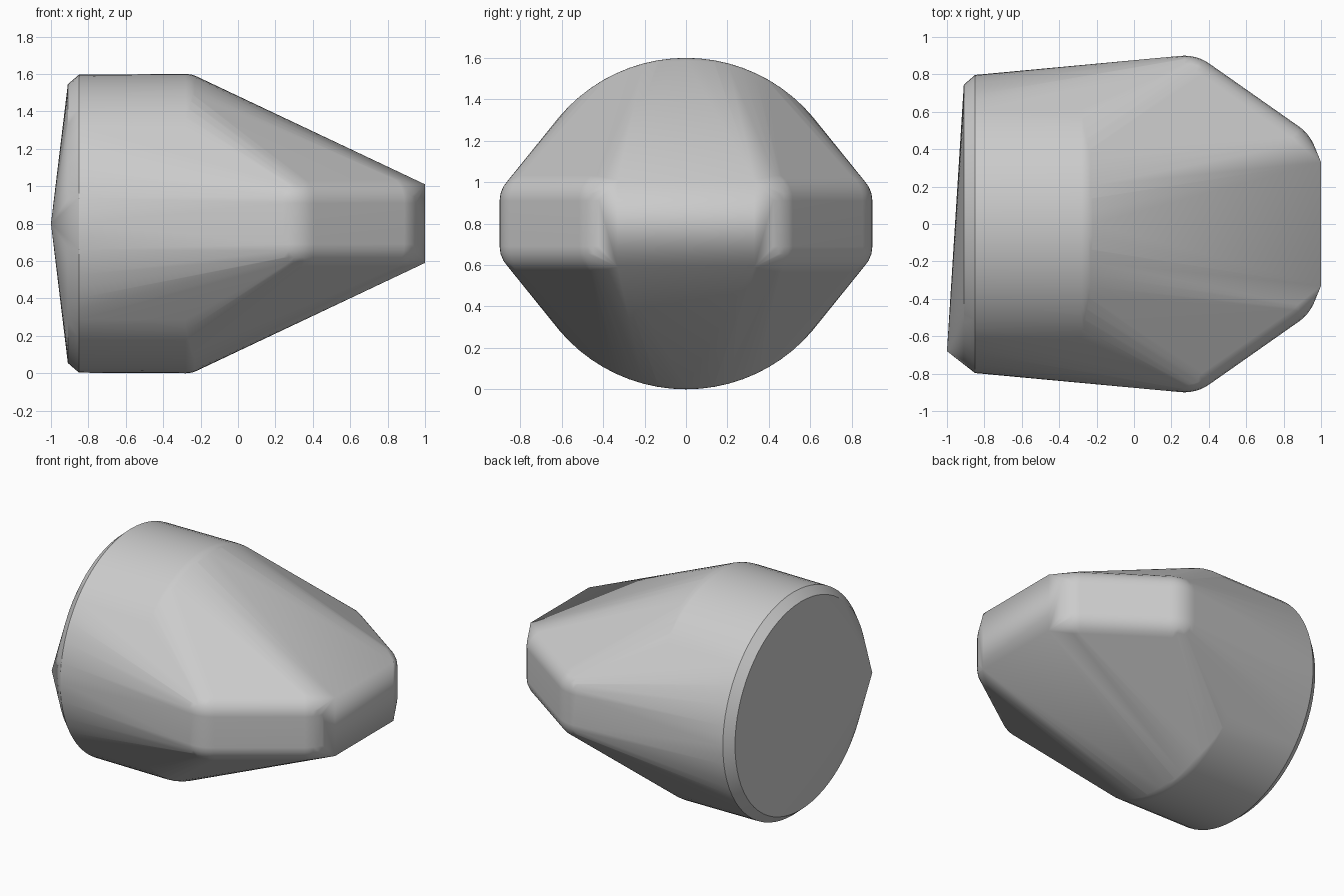
import bpy, bmesh, math
from math import sin, cos, pi, radians

cube = bpy.data.objects.get("Cube")
if cube:
    bpy.data.objects.remove(cube, do_unlink=True)

MID = 0.8      # height of the long axis
SEG = 72       # sides of the round body
bm = bmesh.new()


def point(x, y, z):
    bm.verts.new((x, y, MID + z))


def ring(x, r):
    """Circle around the long axis."""
    for i in range(SEG):
        a = 2 * pi * i / SEG
        point(x, r * cos(a), r * sin(a))


def rounded_post(x, y, r, bevel, half):
    """Upright post with rounded rims, used as a soft corner."""
    for i in range(48):
        a = 2 * pi * i / 48
        for j in range(7):
            t = radians(15 * j)
            d = r - bevel + bevel * cos(t)
            for s in (-1, 1):
                point(x + d * cos(a), y + d * sin(a), s * (half + bevel * sin(t)))


# Round base with a chamfered rim and an off-centre peak on its end
point(-1.0, -0.68, 0)
ring(-0.91, 0.745)
ring(-0.85, 0.797)

# Soft shoulder where the body starts to taper
for k in range(6):
    t = radians(5 * k)
    ring(-0.28 + 0.14 * sin(t), 0.66 + 0.14 * cos(t))

# Soft side corners and the square nose
for side in (-1, 1):
    rounded_post(0.27, side * 0.67, 0.23, 0.14, 0.11)
    rounded_post(0.75, side * 0.333, 0.23, 0.14, 0.11)
    for s in (-1, 1):
        point(1.0, side * 0.33, s * 0.21)

# Stretch one skin over everything
hull = bmesh.ops.convex_hull(bm, input=bm.verts[:])
inside = {g for g in hull["geom_interior"] + hull["geom_unused"]
          if isinstance(g, bmesh.types.BMVert)}
bmesh.ops.delete(bm, geom=list(inside), context='VERTS')
bmesh.ops.dissolve_limit(bm, angle_limit=radians(0.2), verts=bm.verts[:], edges=bm.edges[:])
bmesh.ops.recalc_face_normals(bm, faces=bm.faces[:])

mesh = bpy.data.meshes.new("tapered_body")
bm.to_mesh(mesh)
bm.free()
body = bpy.data.objects.new("tapered_body", mesh)
bpy.context.collection.objects.link(body)

# Plain grey finish
grey = bpy.data.materials.new("plain grey")
grey.use_nodes = True
color = (0.6, 0.6, 0.6, 1)
grey.diffuse_color = color
grey.node_tree.nodes["Principled BSDF"].inputs["Base Color"].default_value = color
mesh.materials.append(grey)

# Smooth shading that keeps the crisp edges
bpy.ops.object.select_all(action='DESELECT')
body.select_set(True)
bpy.context.view_layer.objects.active = body
bpy.ops.object.shade_smooth_by_angle(angle=radians(30))
weighted = body.modifiers.new("even_normals", 'WEIGHTED_NORMAL')
weighted.keep_sharp = True
